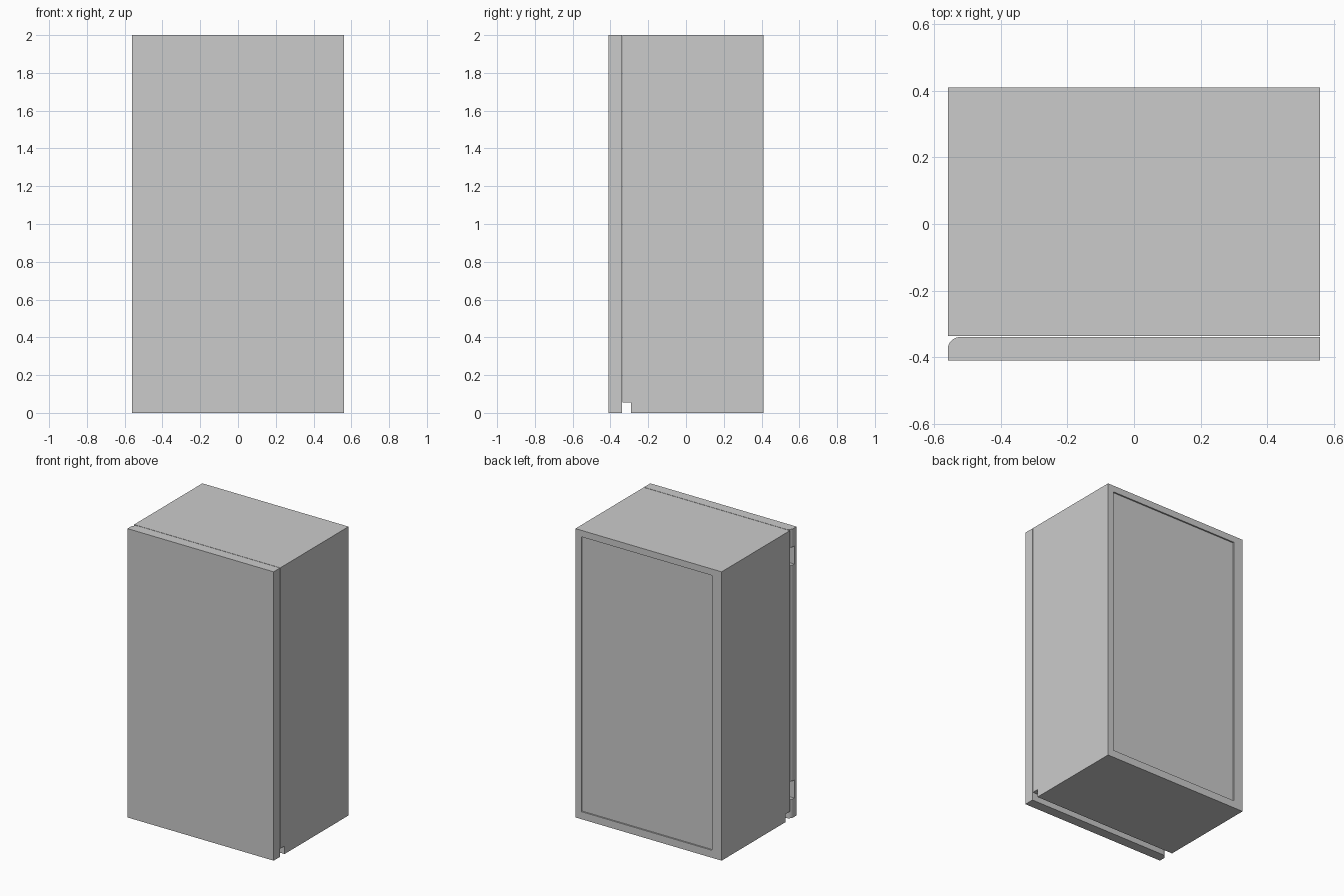
import bpy, bmesh, math
from mathutils import Vector

if "Cube" in bpy.data.objects:
    bpy.data.objects.remove(bpy.data.objects["Cube"])

W, D, H = 0.56, 0.41, 2.0        # half width, half depth, height
DOOR_BACK, BODY_FRONT = -0.34, -0.337


def prism(name, points, direction):
    """Extrude a closed 3D outline along a direction."""
    bm = bmesh.new()
    face = bm.faces.new([bm.verts.new(p) for p in points])
    ext = bmesh.ops.extrude_face_region(bm, geom=[face])["geom"]
    moved = [v for v in ext if isinstance(v, bmesh.types.BMVert)]
    bmesh.ops.translate(bm, verts=moved, vec=Vector(direction))
    bmesh.ops.recalc_face_normals(bm, faces=bm.faces)
    mesh = bpy.data.meshes.new(name)
    bm.to_mesh(mesh)
    bm.free()
    obj = bpy.data.objects.new(name, mesh)
    bpy.context.collection.objects.link(obj)
    return obj


def cut_box(target, lo, hi):
    """Subtract an axis-aligned box from the target."""
    x0, y0, z0 = lo
    x1, y1, z1 = hi
    cutter = prism("cutter", [(x0, y0, z0), (x1, y0, z0), (x1, y1, z0), (x0, y1, z0)],
                   (0, 0, z1 - z0))
    cutter.hide_render = True
    mod = target.modifiers.new("cut", "BOOLEAN")
    mod.operation, mod.solver, mod.object = "DIFFERENCE", "EXACT", cutter
    bpy.context.view_layer.objects.active = target
    bpy.ops.object.modifier_apply(modifier=mod.name)
    bpy.data.objects.remove(cutter)


# Cabinet body: side profile with the toe slot behind the door
side = [(BODY_FRONT, 0.055), (-0.29, 0.055), (-0.29, 0), (D, 0), (D, H), (BODY_FRONT, H)]
body = prism("cabinet_body", [(-W, y, z) for y, z in side], (2 * W, 0, 0))

# Shallow recessed back panel
cut_box(body, (-0.487, D - 0.01, 0.052), (0.515, D + 0.05, 1.955))

# Door slab with a rounded rear corner on the hinge side
R = 0.037
corner = [(-W + R + R * math.cos(a), DOOR_BACK - R + R * math.sin(a))
          for a in (math.radians(90 + 11.25 * i) for i in range(9))]
outline = [(-W, -D), (W, -D), (W, DOOR_BACK)] + corner
door = prism("door", [(x, y, 0) for x, y in outline], (0, 0, H))

# Hinge pockets in the rounded corner
for z in (0.13, 1.75):
    cut_box(door, (-W - 0.05, -0.385, z), (-W + 0.04, DOOR_BACK + 0.01, z + 0.125))

# Smooth the rounded corner, keep every other edge sharp
bpy.ops.object.select_all(action="DESELECT")
door.select_set(True)
bpy.context.view_layer.objects.active = door
bpy.ops.object.shade_smooth_by_angle(angle=math.radians(30))
